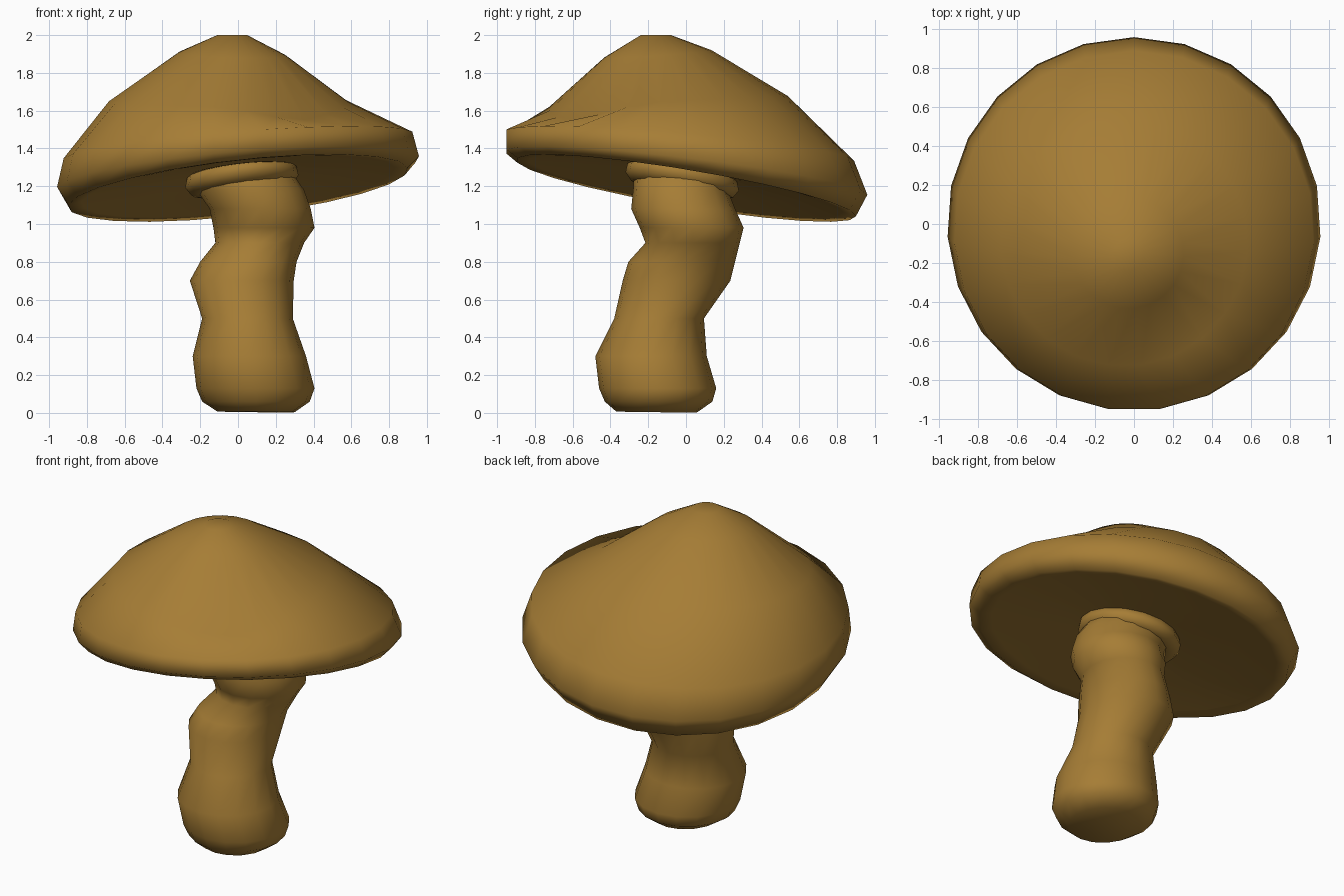
import bpy, bmesh, math

if "Cube" in bpy.data.objects:
    bpy.data.objects.remove(bpy.data.objects["Cube"])

brown = bpy.data.materials.new("mushroom brown")
brown.diffuse_color = (0.38, 0.205, 0.036, 1)
brown.use_nodes = True
brown.node_tree.nodes["Principled BSDF"].inputs["Base Color"].default_value = brown.diffuse_color


def loft(name, rings, sides, height=lambda i, a: 0):
    """Skin rings of (x centre, y centre, x radius, y radius, z, x slope, y slope)."""
    bm = bmesh.new()
    loops = []
    for i, (cx, cy, rx, ry, z, gx, gy) in enumerate(rings):
        loop = []
        for k in range(sides):
            a = math.pi / 2 + math.tau * k / sides
            dx, dy = rx * math.cos(a), ry * math.sin(a)
            loop.append(bm.verts.new((cx + dx, cy + dy,
                        z + gx * (cx + dx) + gy * (cy + dy) + height(i, a))))
        loops.append(loop)
    for a, b in zip(loops, loops[1:]):
        for k in range(sides):
            n = (k + 1) % sides
            bm.faces.new((a[k], a[n], b[n], b[k]))
    bm.faces.new(loops[0])
    bm.faces.new(loops[-1])
    bmesh.ops.recalc_face_normals(bm, faces=bm.faces)
    for f in bm.faces:
        f.smooth = True
    mesh = bpy.data.meshes.new(name)
    bm.to_mesh(mesh)
    bm.free()
    mesh.materials.append(brown)
    ob = bpy.data.objects.new(name, mesh)
    bpy.context.collection.objects.link(ob)
    return ob


def circle(cx, cy, r, z, gx, gy):
    return (cx, cy, r, r, z, gx, gy)


# Cap: tilted rings from the underside, around the rim, to the flat tip
cap_rings = [
    circle(0.02, -0.02, 0.20, 1.28, 0.11, -0.165),
    circle(0.02, -0.02, 0.34, 1.26, 0.11, -0.165),
    circle(0.0, 0.0, 0.60, 1.235, 0.11, -0.165),
    circle(0.0, 0.0, 0.83, 1.20, 0.11, -0.165),
    circle(0.0, 0.0, 0.90, 1.19, 0.11, -0.165),
    circle(0.0, 0.0, 0.96, 1.27, 0.085, -0.12),
    circle(0.0, -0.035, 0.925, 1.41, 0.076, -0.085),
    circle(-0.05, -0.095, 0.635, 1.655, 0.0, 0.04),
    circle(-0.03, -0.15, 0.285, 1.91, -0.03, 0.07),
    circle(-0.03, -0.16, 0.08, 2.0, 0.0, 0.0),
]


def dent(i, a):
    # Shallow hollow in the front right of the cap
    if i != 7:
        return 0
    d = (a - math.radians(-52) + math.pi) % math.tau - math.pi
    return -0.08 * math.exp(-(d / 0.5) ** 2)


loft("cap", cap_rings, 23, dent)

# Stem: height, then left/right and front/back extents
stem = [
    (0.01, -0.11, 0.30, -0.37, 0.06),
    (0.06, -0.19, 0.38, -0.43, 0.14),
    (0.13, -0.22, 0.405, -0.46, 0.16),
    (0.30, -0.24, 0.36, -0.48, 0.11),
    (0.50, -0.19, 0.29, -0.38, 0.095),
    (0.70, -0.255, 0.295, -0.335, 0.235),
    (0.80, -0.20, 0.31, -0.305, 0.26),
    (0.90, -0.12, 0.35, -0.215, 0.285),
    (0.98, -0.13, 0.405, -0.245, 0.305),
    (1.08, -0.15, 0.385, -0.29, 0.26),
    (1.18, -0.22, 0.35, -0.28, 0.22),
    (1.34, -0.25, 0.24, -0.27, 0.21),
]
stem_rings = [((x0 + x1) / 2, (y0 + y1) / 2, (x1 - x0) / 2, (y1 - y0) / 2, z, 0, 0)
              for z, x0, x1, y0, y1 in stem]
stem_rings[0] = stem_rings[0][:4] + (0.005, -0.01, -0.01)
loft("stem", stem_rings, 16)

# Collar: soft swelling where the stem meets the underside
collar = [circle(0.02, -0.02, r, z, 0.11, -0.165)
          for r, z in ((0.22, 1.17), (0.27, 1.18), (0.30, 1.22), (0.29, 1.27), (0.24, 1.29))]
loft("collar", collar, 16)
